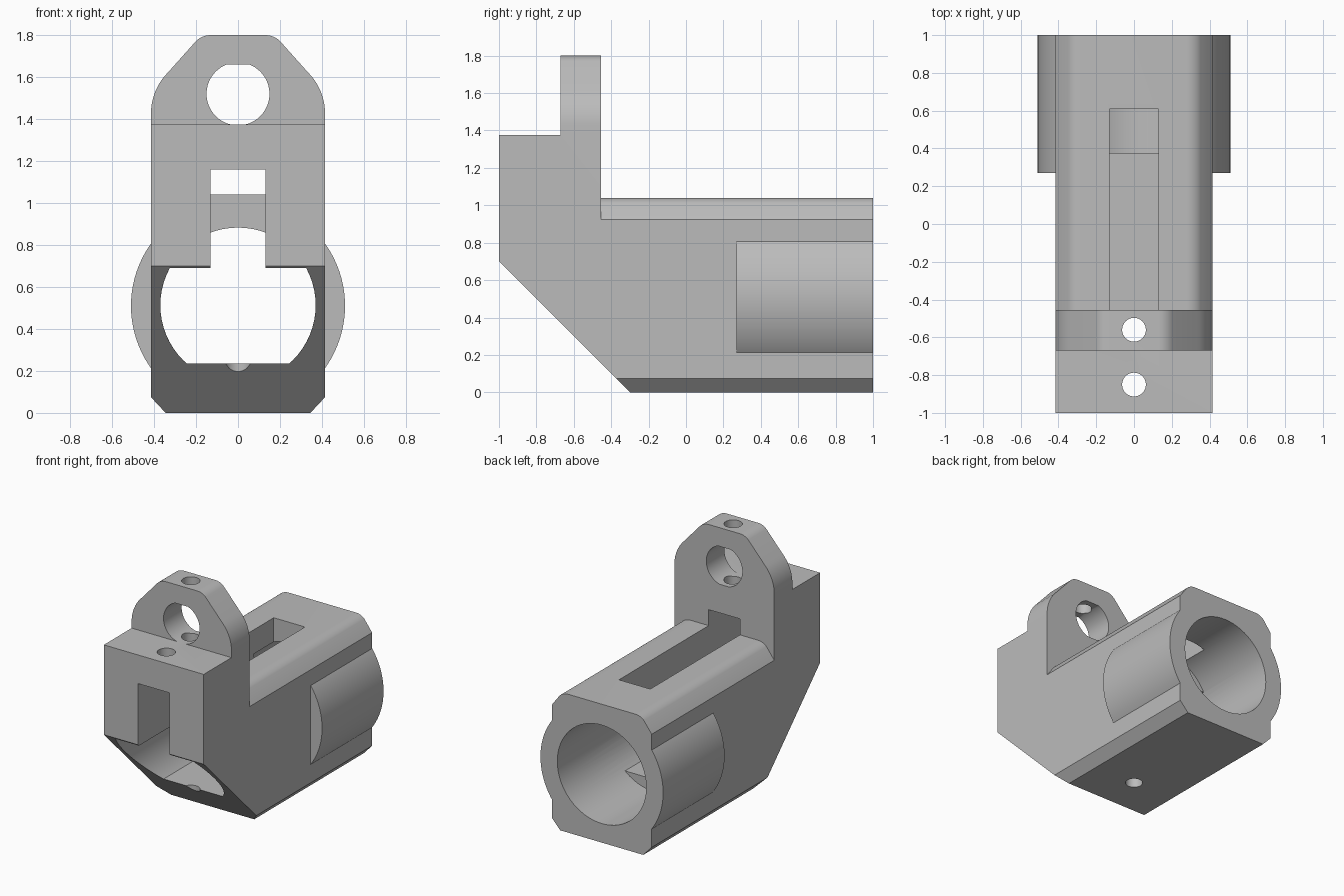
import bpy, bmesh, math

old = bpy.data.objects.get("Cube")
if old:
    bpy.data.objects.remove(old, do_unlink=True)

grey = bpy.data.materials.new("plain grey")
grey.use_nodes = True
COLOUR = (0.5, 0.5, 0.5, 1)
grey.diffuse_color = COLOUR
grey.node_tree.nodes["Principled BSDF"].inputs["Base Color"].default_value = COLOUR

AXES = {"x": lambda a, b, d: (d, a, b),   # profile in y, z
        "y": lambda a, b, d: (a, d, b),   # profile in x, z
        "z": lambda a, b, d: (a, b, d)}   # profile in x, y


def prism(name, points, axis, low, high):
    """Extrude a closed profile along one axis."""
    place = AXES[axis]
    bm = bmesh.new()
    base = bm.faces.new([bm.verts.new(place(a, b, low)) for a, b in points])
    moved = bmesh.ops.extrude_face_region(bm, geom=[base])["geom"]
    verts = [v for v in moved if isinstance(v, bmesh.types.BMVert)]
    bmesh.ops.translate(bm, verts=verts, vec=place(0, 0, high - low))
    bmesh.ops.recalc_face_normals(bm, faces=bm.faces)
    mesh = bpy.data.meshes.new(name)
    bm.to_mesh(mesh)
    bm.free()
    mesh.materials.append(grey)
    obj = bpy.data.objects.new(name, mesh)
    bpy.context.collection.objects.link(obj)
    return obj


def arc(ca, cb, r, start, end, n):
    angles = [math.radians(start + (end - start) * i / n) for i in range(n + 1)]
    return [(ca + r * math.cos(t), cb + r * math.sin(t)) for t in angles]


def circle(ca, cb, r, n=64):
    return arc(ca, cb, r, 0, 360, n)[:-1]


def flat_circle(cb, r, low, high):
    """Circle on the centre line, cut flat at the bottom and top."""
    t0 = math.degrees(math.asin((low - cb) / r))
    t1 = math.degrees(math.asin((high - cb) / r))
    right = arc(0, cb, r, t0, t1, 24)
    return right + mirrored(right)


def mirrored(points):
    return [(-a, b) for a, b in reversed(points)]


def rect(a0, a1, b0, b1):
    return [(a0, b0), (a1, b0), (a1, b1), (a0, b1)]


def combine(target, tool, operation):
    """Apply a boolean and discard the tool."""
    mod = target.modifiers.new("join", "BOOLEAN")
    mod.operation, mod.object, mod.solver = operation, tool, "EXACT"
    graph = bpy.context.evaluated_depsgraph_get()
    mesh = bpy.data.meshes.new_from_object(target.evaluated_get(graph))
    target.modifiers.clear()
    target.data = mesh
    bpy.data.objects.remove(tool, do_unlink=True)


W = 0.415        # half width of the body
BORE = 0.51      # height of the bore axis
LUG_BACK = -0.455

# Body: side outline intersected with the front outline
side = [(-0.3, 0), (1, 0), (1, 1.04), (LUG_BACK, 1.04), (LUG_BACK, 1.8),
        (-0.67, 1.8), (-0.67, 1.375), (-1, 1.375), (-1, 0.7)]
body = prism("sight_housing", side, "x", -0.7, 0.7)
half = [(0.345, 0), (W, 0.075)]
half += arc(W - 0.28, 1.425, 0.28, 0, 45, 10)
half += arc(0.13, 1.7, 0.1, 45, 90, 6)
combine(body, prism("front_outline", half + mirrored(half), "y", -1.2, 1.2), "INTERSECT")

# Bevelled upper edges of the barrel, rounded where they meet the top
bevel = [(0.5, 0.835), (W, 0.925)] + arc(0.28, 0.94, 0.1, 45, 90, 6)
bevel += [(0.28, 1.1), (0.5, 1.1)]
for edge in (bevel, mirrored(bevel)):
    combine(body, prism("edge_cutter", edge, "y", LUG_BACK, 1.1), "DIFFERENCE")

# Round side bulges at the rear
combine(body, prism("side_bulge", circle(0, BORE, 0.51, 96), "y", 0.27, 1), "UNION")

# Rear bore, flattened front chamber, top slot, lug eye
cutters = [
    prism("bore", circle(0, BORE + 0.003, 0.37), "y", 0.375, 1.2),
    prism("chamber", flat_circle(BORE + 0.003, 0.37, 0.235, 0.69), "y", -1.2, 0.4),
    prism("slot", rect(-0.13, 0.13, 0.5, 1.16), "y", -1.2, LUG_BACK - 0.1),
    prism("top_slot", rect(-0.13, 0.13, 0.5, 1.16), "y", LUG_BACK - 0.11, 0.61),
    prism("lug_eye", flat_circle(1.52, 0.15, 1.375, 1.66), "y", -0.8, -0.3),
    # Pin holes: front, through the lug, and a blind one underneath
    prism("front_pin_hole", circle(0, -0.85, 0.063, 32), "z", -0.2, 2),
    prism("lug_pin_hole", circle(0, -0.56, 0.063, 32), "z", -0.2, 2),
    prism("bottom_hole", circle(0, 0, 0.06, 32), "z", -0.2, 0.15),
]
for cutter in cutters:
    combine(body, cutter, "DIFFERENCE")

# Smooth round walls, crisp edges
bpy.ops.object.select_all(action="DESELECT")
body.select_set(True)
bpy.context.view_layer.objects.active = body
bpy.ops.object.shade_smooth_by_angle(angle=math.radians(25))
